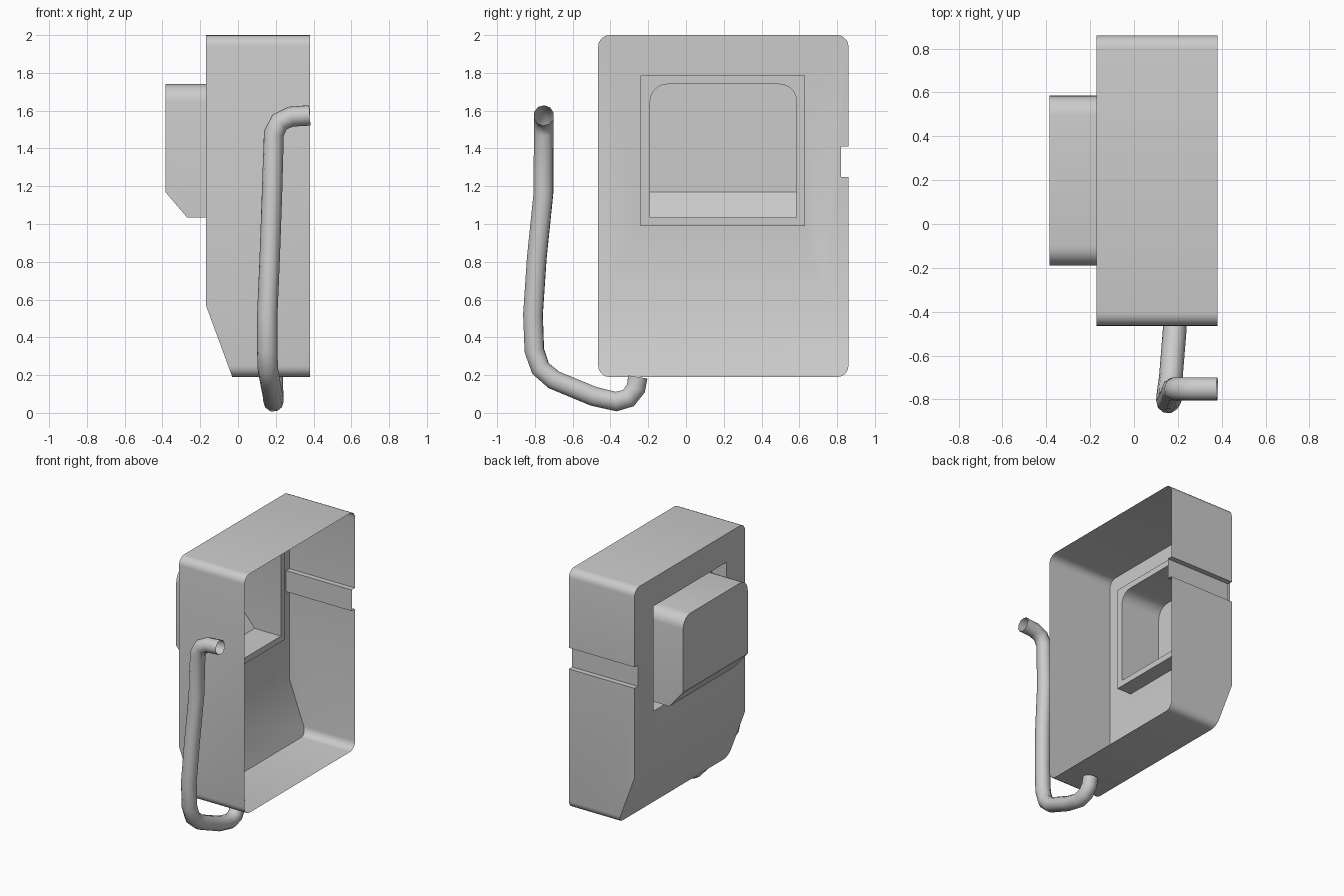
import bpy
import bmesh
from math import cos, sin, pi, radians
from mathutils import Vector

cube = bpy.data.objects.get("Cube")
if cube:
    bpy.data.objects.remove(cube, do_unlink=True)

GREY = (0.6, 0.6, 0.6, 1)
mat = bpy.data.materials.new("plain grey")
mat.use_nodes = True
mat.diffuse_color = GREY
mat.node_tree.nodes["Principled BSDF"].inputs["Base Color"].default_value = GREY

FRONT, BACK, RECESS, BUTTON = -0.17, 0.38, -0.05, -0.385


def outline(y0, y1, z0, z1, top=0, bottom=0, notch=(), steps=5):
    """Rounded rectangle in the YZ plane; the notch sits in the +y side."""
    pts = []
    corners = [(y0, z0, bottom, 1, 1, pi), (y1, z0, bottom, -1, 1, 1.5 * pi),
               (y1, z1, top, -1, -1, 0), (y0, z1, top, 1, -1, pi / 2)]
    for i, (y, z, r, sy, sz, start) in enumerate(corners):
        if i == 2:
            pts += notch
        if r == 0:
            pts.append((y, z))
            continue
        for k in range(steps + 1):
            a = start + k / steps * pi / 2
            pts.append((y + sy * r + r * cos(a), z + sz * r + r * sin(a)))
    return pts


def loop(bm, pts, x):
    verts = [bm.verts.new((x, y, z)) for y, z in pts]
    return [bm.edges.new((v, verts[i - 1])) for i, v in enumerate(verts)]


def sweep(bm, edges, x):
    """Extrude an edge loop along X and return the new loop."""
    geom = bmesh.ops.extrude_edge_only(bm, edges=edges)["geom"]
    for v in geom:
        if isinstance(v, bmesh.types.BMVert):
            v.co.x = x
    verts = {v for v in geom if isinstance(v, bmesh.types.BMVert)}
    return [e for e in bm.edges if e.verts[0] in verts and e.verts[1] in verts]


def fill(bm, edges):
    bmesh.ops.triangle_fill(bm, edges=edges, use_beauty=True, normal=(-1, 0, 0))


def slope(bm, a, b):
    """Cut the lower front edge along the XZ line a-b and close the cut."""
    cut = bmesh.ops.bisect_plane(
        bm, geom=bm.verts[:] + bm.edges[:] + bm.faces[:], dist=1e-5,
        plane_co=(a[0], 0, a[1]), plane_no=(b[1] - a[1], 0, a[0] - b[0]),
        clear_outer=True)["geom_cut"]
    edges = [e for e in cut if isinstance(e, bmesh.types.BMEdge)]
    bmesh.ops.triangle_fill(bm, edges=edges, use_beauty=True)


def finish(obj, angle=35):
    if not obj.data.materials:
        obj.data.materials.append(mat)
    bpy.ops.object.select_all(action='DESELECT')
    obj.select_set(True)
    bpy.context.view_layer.objects.active = obj
    if obj.type == 'CURVE':
        bpy.ops.object.convert(target='MESH')
    bpy.ops.object.shade_smooth_by_angle(angle=radians(angle))


def make(name, bm):
    bmesh.ops.dissolve_limit(bm, angle_limit=0.01, verts=bm.verts[:], edges=bm.edges[:])
    bmesh.ops.recalc_face_normals(bm, faces=bm.faces[:])
    mesh = bpy.data.meshes.new(name)
    bm.to_mesh(mesh)
    bm.free()
    obj = bpy.data.objects.new(name, mesh)
    bpy.context.collection.objects.link(obj)
    finish(obj)


case_outline = outline(-0.465, 0.86, 0.19, 2.0, 0.06, 0.06,
                       [(0.86, 1.25), (0.82, 1.25), (0.82, 1.41), (0.86, 1.41)])
window_outline = outline(-0.24, 0.63, 0.99, 1.785)
button_outline = outline(-0.19, 0.585, 1.035, 1.74, top=0.09)

# Open-backed case with a window and a sloped lower front
bm = bmesh.new()
rim = loop(bm, case_outline, FRONT)
window = loop(bm, window_outline, FRONT)
sweep(bm, rim, BACK)
fill(bm, rim + window)
slope(bm, (FRONT, 0.57), (-0.03, 0.19))
make("case", bm)

# Recessed frame behind the window
bm = bmesh.new()
inner = sweep(bm, loop(bm, window_outline, FRONT), RECESS)
fill(bm, inner + loop(bm, button_outline, RECESS))
make("window_recess", bm)

# Hollow button pushed out through the window
bm = bmesh.new()
fill(bm, sweep(bm, loop(bm, button_outline, RECESS), BUTTON))
slope(bm, (BUTTON, 1.17), (-0.27, 1.035))
make("button", bm)

# Bent open tube hanging under the case
path = [(0.185, -0.255, 0.19), (0.185, -0.265, 0.13), (0.188, -0.305, 0.078),
        (0.188, -0.37, 0.06), (0.185, -0.49, 0.088), (0.168, -0.7, 0.175),
        (0.158, -0.77, 0.235), (0.155, -0.803, 0.33), (0.155, -0.81, 0.52),
        (0.168, -0.79, 0.82), (0.18, -0.755, 1.16), (0.19, -0.753, 1.48),
        (0.22, -0.753, 1.54), (0.28, -0.753, 1.568), (0.38, -0.753, 1.575)]
curve = bpy.data.curves.new("tube", 'CURVE')
curve.dimensions = '3D'
curve.bevel_depth = 0.054
curve.bevel_resolution = 3
spline = curve.splines.new('POLY')
spline.points.add(len(path) - 1)
for point, co in zip(spline.points, path):
    point.co = (*Vector(co), 1)
tube = bpy.data.objects.new("tube", curve)
bpy.context.collection.objects.link(tube)
finish(tube, 45)
